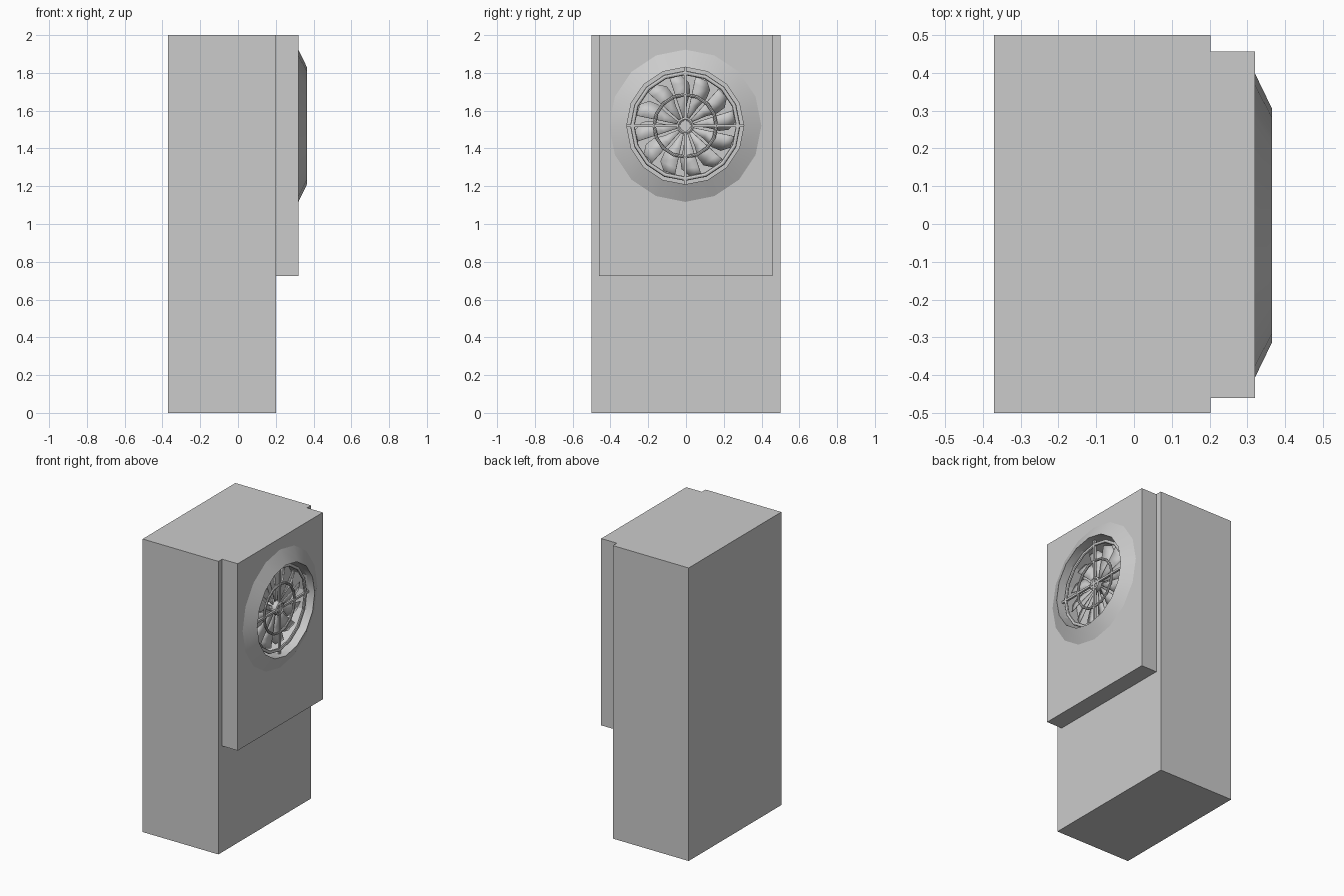
import bpy, bmesh, math
from mathutils import Matrix, Vector

old = bpy.data.objects.get("Cube")
if old:
    bpy.data.objects.remove(old, do_unlink=True)

# One plain grey
grey = bpy.data.materials.new("plain grey")
grey.use_nodes = True
GREY = (0.6, 0.6, 0.6, 1)
grey.diffuse_color = GREY
grey.node_tree.nodes["Principled BSDF"].inputs["Base Color"].default_value = GREY

FAN_Y, FAN_Z = -0.004, 1.52      # fan axis runs along x
SIDES = 16


def add_object(name, bm, smooth=None):
    bmesh.ops.recalc_face_normals(bm, faces=bm.faces)
    mesh = bpy.data.meshes.new(name)
    bm.to_mesh(mesh)
    bm.free()
    mesh.materials.append(grey)
    ob = bpy.data.objects.new(name, mesh)
    bpy.context.collection.objects.link(ob)
    bpy.ops.object.select_all(action='DESELECT')
    ob.select_set(True)
    bpy.context.view_layer.objects.active = ob
    if smooth:
        bpy.ops.object.shade_smooth_by_angle(angle=math.radians(smooth))
    return ob


def add_box(bm, lo, hi, turn=None):
    lo, hi = Vector(lo), Vector(hi)
    m = Matrix.Translation((lo + hi) / 2) @ Matrix.Diagonal((*(hi - lo), 1))
    bmesh.ops.create_cube(bm, size=1, matrix=turn @ m if turn else m)


def fan_point(x, r, a):
    return (x, FAN_Y + r * math.sin(a), FAN_Z + r * math.cos(a))


def lathe(name, profile, closed=False, caps=False, smooth=None):
    """Turn (x, radius) points around the fan axis."""
    bm = bmesh.new()
    rings = [[bm.verts.new(fan_point(x, r, math.tau * i / SIDES)) for i in range(SIDES)]
             for x, r in profile]
    pairs = list(zip(rings, rings[1:]))
    if closed:
        pairs.append((rings[-1], rings[0]))
    for a, b in pairs:
        for i in range(SIDES):
            j = (i + 1) % SIDES
            bm.faces.new((a[i], a[j], b[j], b[i]))
    if caps:
        bm.faces.new(rings[0])
        bm.faces.new(rings[-1])
    return add_object(name, bm, smooth)


# Cabinet body
bm = bmesh.new()
add_box(bm, (-0.37, -0.5, 0), (0.202, 0.5, 2))
add_object("cabinet_body", bm)

# Raised panel with a round opening for the fan
bm = bmesh.new()
add_box(bm, (0.202, -0.46, 0.725), (0.32, 0.457, 2))
panel = add_object("fan_panel", bm)
cutter = lathe("opening_cutter", [(0.15, 0.31), (0.4, 0.31)], caps=True)
cutter.hide_render = True
cut = panel.modifiers.new("opening", 'BOOLEAN')
cut.operation, cut.solver, cut.object = 'DIFFERENCE', 'EXACT', cutter
bpy.context.view_layer.objects.active = panel
bpy.ops.object.modifier_apply(modifier=cut.name)
bpy.data.objects.remove(cutter, do_unlink=True)

# Sloped collar around the opening
lathe("fan_collar", [(0.32, 0.403), (0.365, 0.31), (0.32, 0.31)], smooth=30)

# Guard rings, each a flattened eight-sided tube
def guard_ring(name, radius, width, x=0.315, depth=0.008):
    section = [(x + depth * math.sin(k * math.tau / 8), radius + width * math.cos(k * math.tau / 8))
               for k in range(8)]
    lathe(name, section, closed=True)

guard_ring("outer_guard_ring", 0.28, 0.012)
guard_ring("inner_guard_ring", 0.165, 0.009)

# Crossed guard bars
bm = bmesh.new()
add_box(bm, (0.308, FAN_Y - 0.31, FAN_Z - 0.007), (0.322, FAN_Y + 0.31, FAN_Z + 0.007))
add_box(bm, (0.308, FAN_Y - 0.007, FAN_Z - 0.31), (0.322, FAN_Y + 0.007, FAN_Z + 0.31))
add_object("guard_bars", bm)

# Hub with a dished cap
lathe("fan_hub", [(0.24, 0.045), (0.32, 0.045), (0.325, 0.036), (0.318, 0.028)],
      caps=True, smooth=30)

# Twelve pitched blades with a curved trailing edge
BLADES = 12
outline = [(0.04, 0.30), (0.12, 0.40), (0.18, 0.46), (0.23, 0.40), (0.265, 0.24)]
bm = bmesh.new()
for n in range(BLADES):
    start = math.tau * (n + 0.4) / BLADES
    lead, trail = [], []
    for r, sweep in outline:
        lead.append(bm.verts.new(fan_point(0.292, r, start)))
        trail.append(bm.verts.new(fan_point(0.292 - 0.30 * r * sweep, r, start + sweep)))
    for i in range(len(outline) - 1):
        bm.faces.new((lead[i], lead[i + 1], trail[i + 1], trail[i]))
blades = add_object("fan_blades", bm, smooth=30)
thick = blades.modifiers.new("thickness", 'SOLIDIFY')
thick.thickness = 0.004
